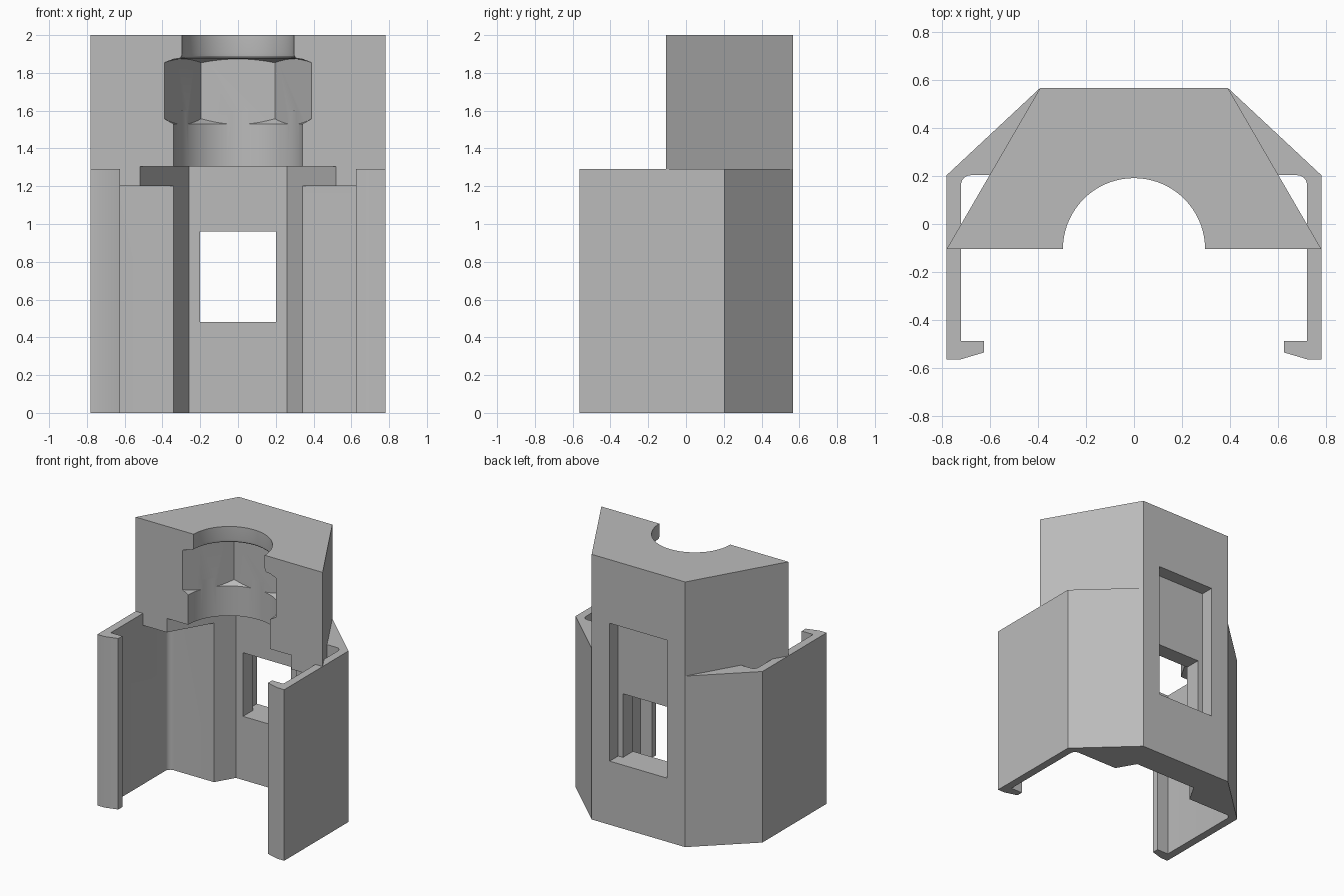
import bpy, bmesh, math

if "Cube" in bpy.data.objects:
    bpy.data.objects.remove(bpy.data.objects["Cube"], do_unlink=True)

grey = bpy.data.materials.new("plain grey")
grey.use_nodes = True
grey.diffuse_color = (0.5, 0.5, 0.5, 1)
grey.node_tree.nodes["Principled BSDF"].inputs["Base Color"].default_value = (0.5, 0.5, 0.5, 1)

AXIS_Y = -0.105  # the socket axis lies in the front face of the upper block


def finish(name, bm):
    bmesh.ops.recalc_face_normals(bm, faces=bm.faces)
    mesh = bpy.data.meshes.new(name)
    bm.to_mesh(mesh)
    bm.free()
    mesh.materials.append(grey)
    obj = bpy.data.objects.new(name, mesh)
    bpy.context.collection.objects.link(obj)
    return obj


def prism(name, outline, z0, z1):
    bm = bmesh.new()
    face = bm.faces.new([bm.verts.new((x, y, z0)) for x, y in outline])
    top = bmesh.ops.extrude_face_region(bm, geom=[face])["geom"]
    verts = [v for v in top if isinstance(v, bmesh.types.BMVert)]
    bmesh.ops.translate(bm, verts=verts, vec=(0, 0, z1 - z0))
    return finish(name, bm)


def box(name, half_x, y0, y1, z0, z1):
    return prism(name, [(-half_x, y0), (half_x, y0), (half_x, y1), (-half_x, y1)], z0, z1)


def mirrored(half):
    return half + [(-x, y) for x, y in reversed(half)]


def hexagon(radius):
    return [(radius * math.cos(i * math.pi / 3), AXIS_Y + radius * math.sin(i * math.pi / 3))
            for i in range(6)]


def turned(name, profile, sides=72):
    bm = bmesh.new()
    rings = [[bm.verts.new((r * math.cos(i * math.tau / sides),
                            AXIS_Y + r * math.sin(i * math.tau / sides), z))
              for i in range(sides)] for r, z in profile]
    for low, high in zip(rings, rings[1:]):
        for i in range(sides):
            j = (i + 1) % sides
            bm.faces.new((low[i], low[j], high[j], high[i]))
    bm.faces.new(rings[0])
    bm.faces.new(rings[-1])
    return finish(name, bm)


def combine(target, tool, operation):
    mod = target.modifiers.new("join", "BOOLEAN")
    mod.operation = operation
    mod.solver = "EXACT"
    mod.object = tool
    bpy.context.view_layer.objects.active = target
    bpy.ops.object.modifier_apply(modifier=mod.name)
    bpy.data.objects.remove(tool, do_unlink=True)


# Lower clip shell: outer faces, hooked lips, filleted inner corners
R = 0.04
fillet = [(0.72 - R + R * math.cos(a), 0.203 - R + R * math.sin(a))
          for a in (i * math.pi / 12 for i in range(7))]
half = [(0.39, 0.567), (0.78, 0.203), (0.78, -0.563), (0.72, -0.563),
        (0.625, -0.535), (0.625, -0.487), (0.72, -0.487)] + fillet
body = prism("clip_housing", mirrored(half), 0, 1.29)

# Upper block that carries the socket
block = prism("upper_block", mirrored([(0.39, 0.567), (0.78, AXIS_Y)]), 1.2, 2)
combine(body, block, "UNION")

# Hexagonal channel below, then the collar, nut pocket and neck
combine(body, prism("channel", hexagon(0.52), -0.1, 1.305), "DIFFERENCE")
combine(body, turned("collar", [(0.342, 1.25), (0.342, 1.6)]), "DIFFERENCE")
nut = prism("nut_pocket", hexagon(0.39), 1.5, 1.9)
chamfer = turned("nut_chamfer", [(0.32, 1.522), (0.342, 1.53), (0.4, 1.563), (0.4, 1.85),
                                 (0.34, 1.873), (0.3, 1.878)])
combine(nut, chamfer, "INTERSECT")
combine(body, nut, "DIFFERENCE")
neck = turned("neck", [(0.32, 1.84), (0.318, 1.874), (0.305, 1.88), (0.298, 1.89),
                       (0.296, 1.905), (0.296, 2.1)])
combine(body, neck, "DIFFERENCE")

# Rear recess and the window through it
combine(body, box("rear_recess", 0.24, 0.465, 0.7, 0.48, 1.52), "DIFFERENCE")
combine(body, box("window", 0.2, 0.3, 0.5, 0.48, 0.96), "DIFFERENCE")

bpy.ops.object.select_all(action="DESELECT")
body.select_set(True)
bpy.context.view_layer.objects.active = body
bpy.ops.object.shade_smooth_by_angle(angle=math.radians(25))
